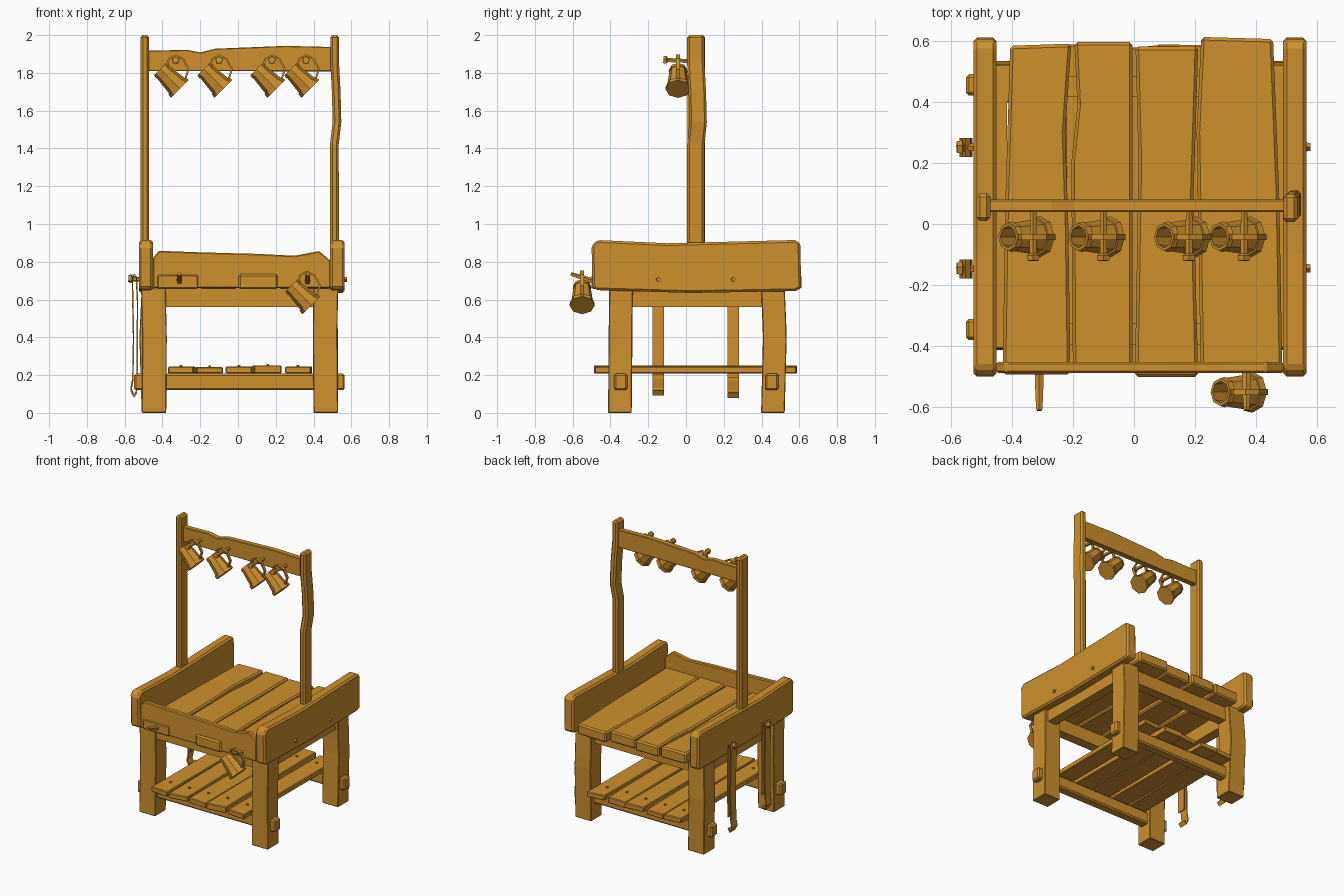
import bpy, bmesh, math
from mathutils import Vector

if "Cube" in bpy.data.objects:
    bpy.data.objects.remove(bpy.data.objects["Cube"])

wood = bpy.data.materials.new("golden_wood")
wood.use_nodes = True
wood.diffuse_color = (0.62, 0.28, 0.027, 1)
wood.node_tree.nodes["Principled BSDF"].inputs["Base Color"].default_value = wood.diffuse_color


def finish(name, bm, bevel=0):
    bmesh.ops.recalc_face_normals(bm, faces=bm.faces)
    mesh = bpy.data.meshes.new(name)
    bm.to_mesh(mesh)
    bm.free()
    mesh.materials.append(wood)
    ob = bpy.data.objects.new(name, mesh)
    bpy.context.collection.objects.link(ob)
    if bevel:
        mod = ob.modifiers.new("worn_edges", "BEVEL")
        mod.width = bevel
        mod.segments = 1
        mod.limit_method = "ANGLE"
        mod.angle_limit = math.radians(40)
    return ob


def prism(name, pts, axis, lo, hi, bevel=0):
    """Extrude a 2D outline along the named axis from lo to hi."""
    i = "xyz".index(axis)
    bm = bmesh.new()
    verts = []
    for p in pts:
        co = list(p)
        co.insert(i, lo)
        verts.append(bm.verts.new(co))
    face = bm.faces.new(verts)
    new = bmesh.ops.extrude_face_region(bm, geom=[face])["geom"]
    shift = Vector((0, 0, 0))
    shift[i] = hi - lo
    bmesh.ops.translate(bm, vec=shift, verts=[g for g in new if isinstance(g, bmesh.types.BMVert)])
    return finish(name, bm, bevel)


def box(name, x, y, z, bevel=0):
    outline = [(x[0], y[0]), (x[1], y[0]), (x[1], y[1]), (x[0], y[1])]
    return prism(name, outline, "z", z[0], z[1], bevel)


def loft(name, rings, bevel=0):
    """Skin a list of equal vertex rings and cap both ends."""
    bm = bmesh.new()
    loops = [[bm.verts.new(p) for p in ring] for ring in rings]
    n = len(loops[0])
    for a, b in zip(loops, loops[1:]):
        for k in range(n):
            bm.faces.new((a[k], a[(k + 1) % n], b[(k + 1) % n], b[k]))
    bm.faces.new(loops[0])
    bm.faces.new(loops[-1])
    return finish(name, bm, bevel)


def beam(name, cx, cy, wx, wy, sections, bevel=0):
    """Upright timber; each section is height, x shift, y shift."""
    rings = []
    for z, dx, dy in sections:
        rings.append([(cx + dx + sx * wx / 2, cy + dy + sy * wy / 2, z)
                      for sx, sy in ((-1, -1), (1, -1), (1, 1), (-1, 1))])
    return loft(name, rings, bevel)


def ribbon(name, path, y, width, thick):
    """Flat band following a path in the xz plane."""
    bm = bmesh.new()
    rows = [[bm.verts.new((x, y + s * width / 2, z)) for s in (-1, 1)] for x, z in path]
    for a, b in zip(rows, rows[1:]):
        bm.faces.new((a[0], a[1], b[1], b[0]))
    ob = finish(name, bm)
    mod = ob.modifiers.new("thickness", "SOLIDIFY")
    mod.thickness = thick
    mod.offset = 0
    return ob


def round_part(name, start, end, profile, sides):
    """Turned part: profile of (radius, distance fraction) from start to end."""
    start, end = Vector(start), Vector(end)
    axis = end - start
    u = Vector((0, 1, 0)) if abs(axis.y) < 0.5 * axis.length else Vector((0, 0, 1))
    u = (u - axis * (u.dot(axis) / axis.length_squared)).normalized()
    v = axis.normalized().cross(u)
    turns = [math.tau * k / sides for k in range(sides)]
    return loft(name, [[start + axis * t + (u * math.cos(a) + v * math.sin(a)) * r
                        for a in turns] for r, t in profile])


# Legs, each a slightly crooked timber
leg_bends = {
    "front_right": (-0.445, -0.35, [(0, 0, 0), (0.4, 0.003, 0.004), (0.66, -0.003, 0.005)]),
    "front_left": (0.465, -0.35, [(0, 0, 0), (0.42, -0.004, 0.003), (0.66, 0, 0.006)]),
    "back_right": (-0.445, 0.46, [(0, 0, 0), (0.4, -0.012, 0.01), (0.66, 0, 0)]),
    "back_left": (0.465, 0.46, [(0, 0, 0), (0.38, 0, 0.01), (0.48, -0.003, 0.008), (0.66, 0, 0)]),
}
for key, (cx, cy, bends) in leg_bends.items():
    beam(key + "_leg", cx, cy, 0.13, 0.125, bends, 0.004)

# Aprons under the table top
for key, y in (("front", -0.36), ("back", 0.45)):
    box(key + "_apron", (-0.40, 0.42), (y - 0.035, y + 0.035), (0.56, 0.66))
for key, x in (("right", -0.45), ("left", 0.47)):
    box(key + "_apron", (x - 0.035, x + 0.035), (-0.3, 0.42), (0.56, 0.66))

# Lower stretchers with tenons poking through the legs
for key, y in (("front", -0.345), ("back", 0.455)):
    box(key + "_stretcher", (-0.55, 0.565), (y - 0.035, y + 0.035), (0.12, 0.208), 0.01)

# Shelf slats with nail heads
slats = [(-0.37, -0.235, 0.245), (-0.22, -0.08, 0.243), (-0.065, 0.075, 0.245),
         (0.085, 0.23, 0.252), (0.25, 0.385, 0.245)]
for n, (a, b, top) in enumerate(slats):
    slant = 0.008 * (-1) ** n
    outline = [(a, -0.48 + slant), (b, -0.475 - slant), (b + slant, 0.585), (a + slant, 0.58 - slant)]
    prism("shelf_slat", outline, "z", 0.208, top, 0.005)
    for y in (-0.345, 0.455):
        mid = (a + b) / 2
        round_part("slat_nail", (mid, y, top - 0.005), (mid, y, top + 0.008), [(0.01, 0), (0.008, 1)], 6)

# Table top planks
planks = [
    [(-0.43, -0.492), (-0.208, -0.492), (-0.215, 0.0), (-0.225, 0.3), (-0.205, 0.59), (-0.405, 0.583), (-0.42, 0.1)],
    [(-0.2, -0.47), (-0.005, -0.47), (-0.005, 0.595), (-0.195, 0.595), (-0.185, 0.39), (-0.205, 0.2)],
    [(0.003, -0.5), (0.21, -0.5), (0.195, 0.1), (0.21, 0.58), (0.005, 0.58), (0.015, 0.2)],
    [(0.218, -0.47), (0.485, -0.47), (0.475, 0.1), (0.455, 0.605), (0.22, 0.612), (0.205, 0.3)],
]
for n, outline in enumerate(planks):
    prism("top_plank", outline, "z", 0.655, 0.735 - 0.004 * (n % 2), 0.01)

# Side boards
side = [(-0.495, 0.67), (-0.48, 0.65), (0.03, 0.635), (0.58, 0.645), (0.61, 0.66), (0.605, 0.9),
        (0.575, 0.915), (0.1, 0.903), (-0.1, 0.898), (-0.47, 0.915), (-0.5, 0.885)]
prism("right_side_board", side, "x", -0.525, -0.45, 0.012)
prism("left_side_board", side, "x", 0.488, 0.565, 0.012)

# Front board with a worn top edge
front = [(-0.45, 0.66), (0.49, 0.66), (0.49, 0.805), (0.43, 0.857), (0.3, 0.832), (0.1, 0.842),
         (-0.2, 0.85), (-0.42, 0.858), (-0.45, 0.82)]
prism("front_board", front, "y", -0.487, -0.452, 0.006)

# Uprights and rack bar
beam("right_post", -0.493, 0.055, 0.046, 0.092, [(0.66, 0, 0), (1.3, 0, 0), (2.0, 0, 0)], 0.012)
beam("left_post", 0.512, 0.052, 0.046, 0.092,
     [(0.66, 0, 0), (1.42, -0.002, 0), (1.54, 0.012, 0.012), (1.7, 0.008, 0.008), (1.85, 0, 0), (2.0, 0, 0)], 0.012)
bar = [(-0.48, 1.81), (0.5, 1.808), (0.5, 1.937), (0.25, 1.943), (-0.12, 1.928), (-0.2, 1.908),
       (-0.27, 1.922), (-0.48, 1.917)]
prism("rack_bar", bar, "y", 0.04, 0.08, 0.004)

# Hanging mugs: eight-sided, banded, hollow, wider at the base
mug_profile = [(0.001, 0.88), (0.052, 0.88), (0.036, 0), (0.046, 0), (0.05, 0.14), (0.046, 0.14),
               (0.058, 0.84), (0.064, 0.84), (0.067, 1), (0.001, 1)]
handle_path = [(-0.05, -0.04), (-0.035, 0.01), (0, 0.028), (0.04, 0.008), (0.068, -0.045), (0.05, -0.1)]
peg_profile = [(0.011, 0), (0.012, 0.86), (0.022, 0.9), (0.02, 1)]


def hanging_mug(x, y, z):
    round_part("mug", (x - 0.082, y, z - 0.045), (x + 0.023, y, z - 0.15), mug_profile, 8)
    ribbon("mug_handle", [(x + a, z + b) for a, b in handle_path], y, 0.02, 0.01)


for x in (-0.33, -0.1, 0.18, 0.36):
    hanging_mug(x, -0.042, 1.865)
    round_part("rack_peg", (x, 0.045, 1.86), (x, -0.12, 1.868), peg_profile, 5)
hanging_mug(0.365, -0.55, 0.72)

# Slanted pegs on the front board
for x in (-0.31, 0.368):
    round_part("front_peg", (x, -0.47, 0.69), (x, -0.61, 0.735), [(0.016, 0), (0.013, 0.7), (0.01, 1)], 5)

# Leather straps folded over pegs on the right side
strap = [(-0.534, 0.2), (-0.532, 0.6), (-0.538, 0.72), (-0.55, 0.735), (-0.559, 0.7), (-0.553, 0.4),
         (-0.557, 0.18), (-0.567, 0.13), (-0.55, 0.095), (-0.535, 0.12)]
for y, drop in ((-0.147, 0), (0.25, -0.012)):
    ribbon("strap", [(x, z + drop) for x, z in strap], y, 0.062, 0.007)
    round_part("strap_peg", (-0.5, y, 0.705), (-0.58, y, 0.712), [(0.013, 0), (0.013, 0.72), (0.024, 0.78), (0.02, 1)], 5)
    # Matching nail on the opposite board
    round_part("board_nail", (0.55, y + 0.002, 0.706), (0.577, y + 0.002, 0.706), [(0.016, 0), (0.013, 1)], 4)
